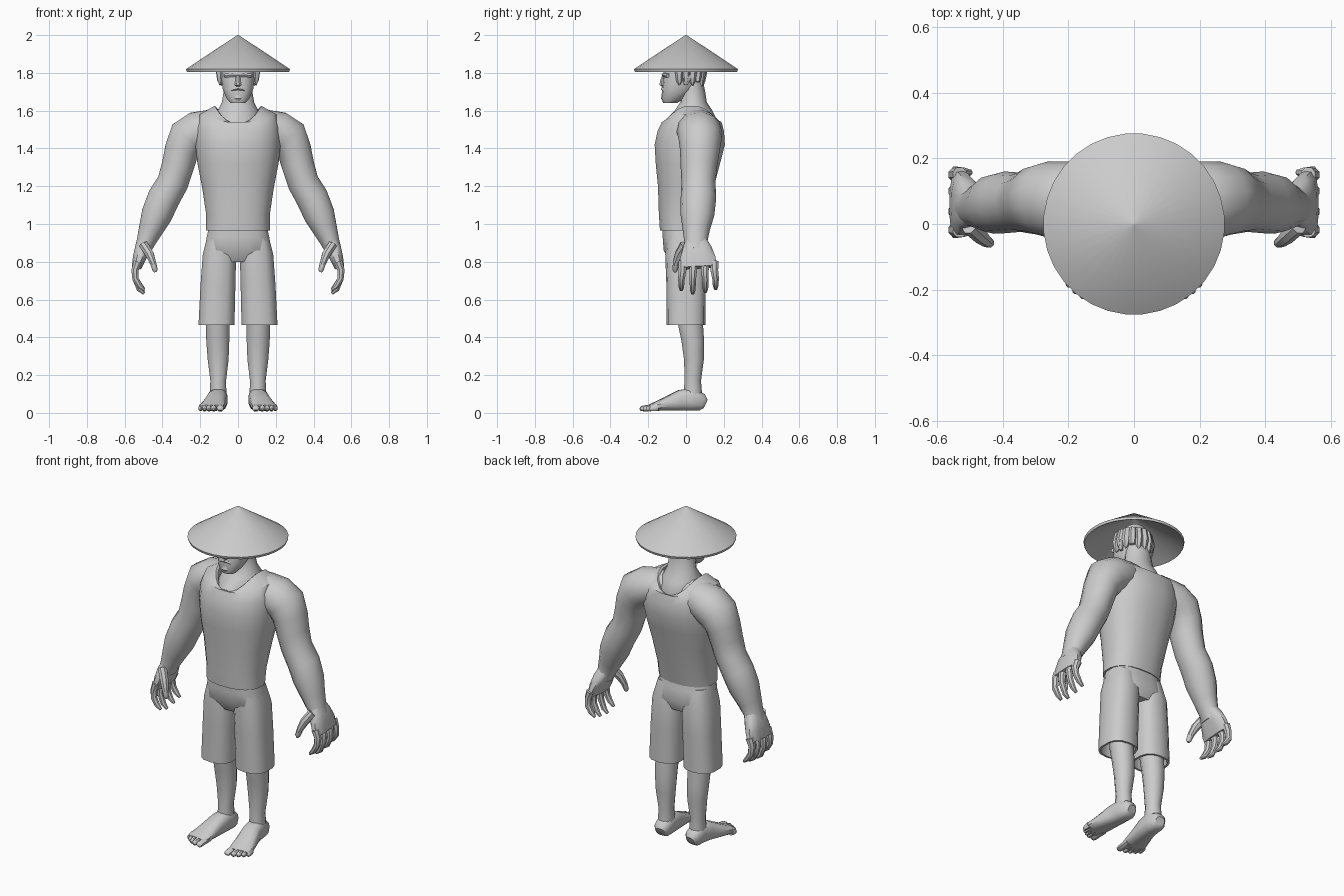
import bpy, bmesh, math
from mathutils import Vector

grey = bpy.data.materials.new("light grey")
grey.diffuse_color = (0.6, 0.6, 0.6, 1)


def finish(bm, name, mirror=False, angle=40):
    bmesh.ops.recalc_face_normals(bm, faces=bm.faces)
    me = bpy.data.meshes.new(name)
    bm.to_mesh(me)
    bm.free()
    me.materials.append(grey)
    ob = bpy.data.objects.new(name, me)
    bpy.context.collection.objects.link(ob)
    if mirror:
        ob.modifiers.new("Mirror", "MIRROR").use_mirror_merge = False
    bpy.ops.object.select_all(action='DESELECT')
    ob.select_set(True)
    bpy.context.view_layer.objects.active = ob
    bpy.ops.object.shade_smooth_by_angle(angle=math.radians(angle))
    return ob


def loft(bm, secs, ref=(0, 1, 0), n=12, flat=False, power=1.0):
    """Skin over sections (x, y, z, width, depth[, saddle]); flat keeps rings level."""
    pts = [Vector(s[:3]) for s in secs]
    rings = []
    for i, s in enumerate(secs):
        t = Vector((0, 0, 1)) if flat else \
            (pts[min(i + 1, len(pts) - 1)] - pts[max(i - 1, 0)]).normalized()
        v = Vector(ref)
        v = (v - t * v.dot(t)).normalized()
        u = v.cross(t)
        saddle = s[5] if len(s) > 5 else 0
        ring = []
        for k in range(n):
            a = 2 * math.pi * (k + 0.5) / n
            c, d = math.cos(a), math.sin(a)
            c2 = math.copysign(abs(c) ** power, c)
            d2 = math.copysign(abs(d) ** power, d)
            p = pts[i] + u * c2 * s[3] + v * d2 * s[4]
            p.z += saddle * math.cos(2 * a)
            ring.append(bm.verts.new(p))
        rings.append(ring)
    for r, q in zip(rings, rings[1:]):
        for k in range(n):
            bm.faces.new((r[k], r[(k + 1) % n], q[(k + 1) % n], q[k]))
    bm.faces.new(rings[0])
    bm.faces.new(rings[-1])


def part(name, secs, mirror=False, angle=40, **kw):
    bm = bmesh.new()
    loft(bm, secs, **kw)
    return finish(bm, name, mirror, angle)


# conical hat, hollow underneath
bm = bmesh.new()
prof = [(0.004, 2.0), (0.276, 1.82), (0.272, 1.806), (0.262, 1.81), (0.004, 1.97)]
loft(bm, [(0, 0, z, r, r) for r, z in prof], n=32, flat=True)
finish(bm, "straw_hat")

# head and face
part("head", [(0, -.085, 1.64, .04, .036), (0, -.068, 1.665, .062, .062),
              (0, -.035, 1.715, .083, .092), (0, -.018, 1.77, .09, .104),
              (0, -.01, 1.84, .088, .104), (0, 0, 1.9, .05, .06)],
     n=14, flat=True, power=.85)
part("nose", [(0, -.11, 1.80, .011, .012), (0, -.122, 1.76, .014, .016),
              (0, -.124, 1.737, .02, .018), (0, -.118, 1.728, .012, .01)], n=8, flat=True)
part("brow", [(-.07, -.095, 1.785, .012, .012), (-.03, -.115, 1.79, .012, .014),
              (.03, -.115, 1.79, .012, .014), (.07, -.095, 1.785, .012, .012)], n=6)
part("moustache", [(.0, -.122, 1.717, .009, .012), (.028, -.115, 1.712, .009, .012),
                   (.05, -.094, 1.685, .006, .008)], mirror=True, n=6)
part("goatee", [(0, -.112, 1.69, .02, .016), (0, -.116, 1.665, .028, .018),
                (0, -.104, 1.64, .014, .014)], n=8, flat=True)
part("ear", [(.09, .0, 1.735, .008, .01), (.1, .003, 1.765, .012, .022),
             (.1, .006, 1.79, .01, .02)], mirror=True, n=8, flat=True)

# hair locks hanging round the sides and back
bm = bmesh.new()
for k in range(11):
    a = math.radians(-15 + 21 * k)
    c, s = math.cos(a), math.sin(a)
    tip = 1.705 + (.025 if k % 2 else 0) + .03 * abs(c)
    loft(bm, [(.085 * c, .09 * s - .01, 1.86, .02, .02),
              (.096 * c, .1 * s - .01, 1.80, .024, .022),
              (.094 * c, .096 * s - .01, 1.755, .018, .016),
              (.1 * c, .1 * s - .01, tip, .002, .002)], n=6, flat=True)
finish(bm, "hair")

# neck and the bare chest inside the collar
part("neck", [(0, .02, 1.44, .12, .14), (0, .025, 1.54, .125, .145),
              (0, .04, 1.60, .11, .10), (0, .04, 1.645, .088, .07),
              (0, .035, 1.71, .076, .065), (0, .02, 1.80, .07, .06)], n=14, flat=True)

# sleeveless shirt with scooped collar
part("shirt", [(0, -.022, 1.03, .14, .09), (0, -.022, .965, .15, .1),
               (0, -.022, .965, .17, .117), (0, -.015, 1.05, .17, .13),
               (0, 0, 1.2, .193, .15), (0, .01, 1.32, .217, .172),
               (0, .02, 1.42, .228, .188), (0, .025, 1.5, .226, .178, .01),
               (0, .03, 1.56, .205, .160, .022), (0, .03, 1.58, .125, .146, .048),
               (0, .03, 1.572, .115, .134, .048), (0, .03, 1.5, .10, .12)],
     n=20, flat=True, power=.85)

# shorts: hips plus two wide open legs
part("shorts_hips", [(0, -.02, .99, .155, .105), (0, -.015, .93, .168, .11),
                     (0, -.005, .86, .18, .115), (0, 0, .80, .10, .085)],
     n=16, flat=True, power=.75)
part("shorts_leg", [(.09, -.01, .95, .07, .09), (.098, -.002, .84, .09, .108),
                    (.106, 0, .68, .094, .104), (.114, 0, .465, .097, .102),
                    (.114, 0, .465, .085, .09), (.11, 0, .56, .075, .08)],
     mirror=True, n=14, flat=True, power=.75)

# lower legs
part("lower_leg", [(.108, .015, .60, .07, .075), (.108, .025, .46, .064, .068),
                   (.107, .036, .38, .063, .062), (.105, .042, .28, .057, .054),
                   (.105, .036, .17, .043, .045), (.105, .036, .11, .045, .05),
                   (.105, .036, .05, .045, .05)], mirror=True, n=12, flat=True)

# feet with five toes
bm = bmesh.new()
loft(bm, [(.1, .102, .048, .028, .026), (.102, .085, .056, .045, .046),
          (.105, .03, .072, .05, .062), (.112, -.03, .066, .053, .056),
          (.126, -.1, .048, .061, .038), (.139, -.165, .033, .067, .023),
          (.142, -.195, .027, .06, .016)], ref=(0, 0, 1), n=12, power=.75)
for x, tip, r in [(.092, -.245, .021), (.127, -.24, .015), (.152, -.228, .014),
                  (.175, -.212, .013), (.195, -.193, .013)]:
    loft(bm, [(x, -.15, .03, r, .02), (x + .002, tip + .022, .024, r, .017),
              (x + .002, tip + .006, .021, r * .85, .013),
              (x + .002, tip, .02, r * .4, .006)], ref=(0, 0, 1), n=8)
finish(bm, "foot", mirror=True)

# arms from trapezius to wrist
part("arm", [(.04, .05, 1.535, .08, .08), (.13, .06, 1.515, .095, .11),
             (.21, .07, 1.49, .11, .12), (.265, .075, 1.455, .112, .115),
             (.298, .073, 1.39, .093, .105), (.318, .068, 1.31, .088, .097),
             (.345, .066, 1.22, .085, .09), (.392, .066, 1.14, .088, .094),
             (.43, .06, 1.05, .084, .09), (.462, .054, .97, .066, .072),
             (.49, .052, .90, .05, .06), (.505, .055, .86, .045, .065)],
     mirror=True, n=14)

# hands with curled fingers and thumb
bm = bmesh.new()
loft(bm, [(.487, .052, .91, .042, .058), (.505, .058, .87, .042, .078),
          (.522, .062, .82, .036, .096), (.537, .065, .77, .026, .1)],
     n=12, power=.75)
for y, low in [(-.018, .65), (.038, .632), (.1, .64), (.15, .655)]:
    out = y + (y - .065) * .08
    loft(bm, [(.53, y, .80, .024, .024), (.546, y, .755, .02, .022),
              (.543, out, .71, .018, .019), (.521, out, low + .022, .016, .016),
              (.497, out, low, .008, .009)], n=8)
loft(bm, [(.50, -.005, .89, .025, .028), (.468, -.035, .84, .024, .026),
          (.45, -.052, .795, .018, .019), (.439, -.058, .757, .015, .015),
          (.437, -.058, .745, .007, .007)], n=8)
finish(bm, "hand", mirror=True)
